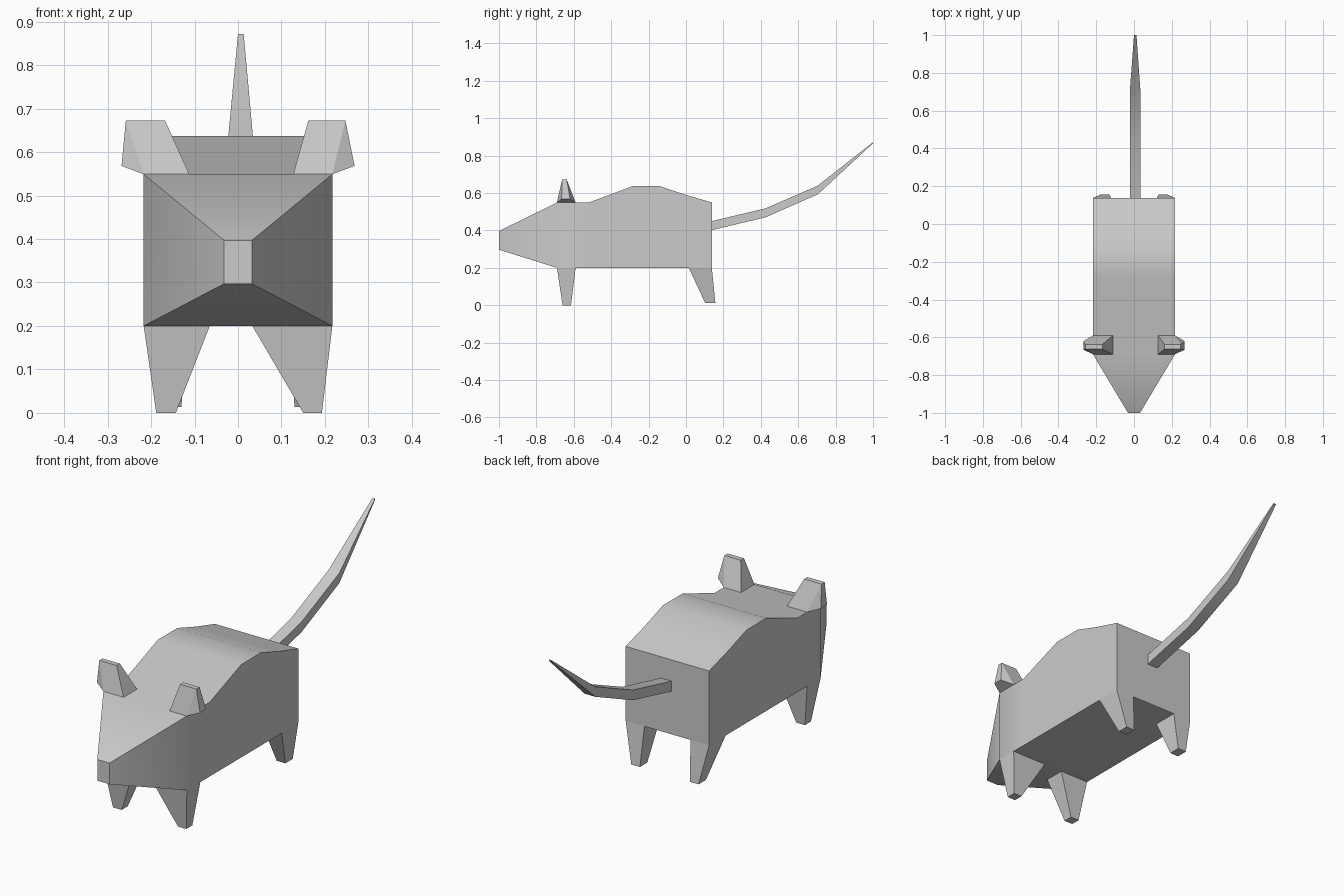
import bpy, bmesh, math

if "Cube" in bpy.data.objects:
    bpy.data.objects.remove(bpy.data.objects["Cube"])


def finish(name, bm, smooth=0):
    bmesh.ops.recalc_face_normals(bm, faces=bm.faces)
    mesh = bpy.data.meshes.new(name)
    bm.to_mesh(mesh)
    bm.free()
    obj = bpy.data.objects.new(name, mesh)
    bpy.context.collection.objects.link(obj)
    if smooth:
        bpy.ops.object.select_all(action='DESELECT')
        obj.select_set(True)
        bpy.context.view_layer.objects.active = obj
        bpy.ops.object.shade_smooth_by_angle(angle=math.radians(smooth))
    return obj


def loft(name, rings, cap_start=False, smooth=0):
    """Skin a row of four-point rings, closing the far end."""
    bm = bmesh.new()
    rows = [[bm.verts.new(p) for p in ring] for ring in rings]
    for a, b in zip(rows, rows[1:]):
        for i in range(4):
            j = (i + 1) % 4
            bm.faces.new((a[i], a[j], b[j], b[i]))
    bm.faces.new(rows[-1])
    if cap_start:
        bm.faces.new(rows[0])
    return finish(name, bm, smooth)


def upright(y, x0, x1, z0, z1):
    return [(x0, y, z0), (x1, y, z0), (x1, y, z1), (x0, y, z1)]


def level(z, x0, x1, y0, y1):
    return [(x0, y0, z), (x1, y0, z), (x1, y1, z), (x0, y1, z)]


# Body with pointed snout: y, half width, bottom, top
sections = [(-1.0, 0.032, 0.297, 0.397), (-0.69, 0.217, 0.2, 0.549),
            (-0.52, 0.217, 0.2, 0.549), (-0.285, 0.217, 0.2, 0.637),
            (-0.14, 0.217, 0.2, 0.637), (0.0, 0.217, 0.2, 0.59),
            (0.138, 0.217, 0.2, 0.55)]
loft("body", [upright(y, -w, w, b, t) for y, w, b, t in sections], True, 35)

# Bent tapering tail
loft("tail", [upright(0.138, -0.022, 0.034, 0.402, 0.45),
              upright(0.425, -0.022, 0.034, 0.47, 0.518),
              upright(0.705, -0.022, 0.034, 0.593, 0.64),
              upright(1.0, 0.0, 0.013, 0.866, 0.872)], smooth=35)

# Legs
loft("front_leg_left", [level(0.2, -0.217, -0.065, -0.69, -0.59),
                        level(0, -0.188, -0.143, -0.66, -0.615)])
loft("front_leg_right", [level(0.2, 0.033, 0.217, -0.69, -0.59),
                         level(0, 0.15, 0.193, -0.66, -0.615)])
for side, s in (("left", -1), ("right", 1)):
    loft("hind_leg_" + side, [level(0.2, s * 0.12, s * 0.217, 0.015, 0.138),
                              level(0.013, s * 0.13, s * 0.175, 0.102, 0.157)])

# Ears, flared past the side of the head
for side, s, base_in, top_in, top_out in (("left", -1, 0.112, 0.168, 0.258),
                                          ("right", 1, 0.127, 0.162, 0.247)):
    pts = level(0.549, s * base_in, s * 0.217, -0.69, -0.59)
    pts += level(0.673, s * top_in, s * top_out, -0.662, -0.638)
    pts += [(s * 0.268, y, 0.568) for y in (-0.665, -0.62)]
    bm = bmesh.new()
    for p in pts:
        bm.verts.new(p)
    bmesh.ops.convex_hull(bm, input=bm.verts)
    bmesh.ops.dissolve_limit(bm, angle_limit=0.02, verts=bm.verts, edges=bm.edges)
    finish("ear_" + side, bm)
